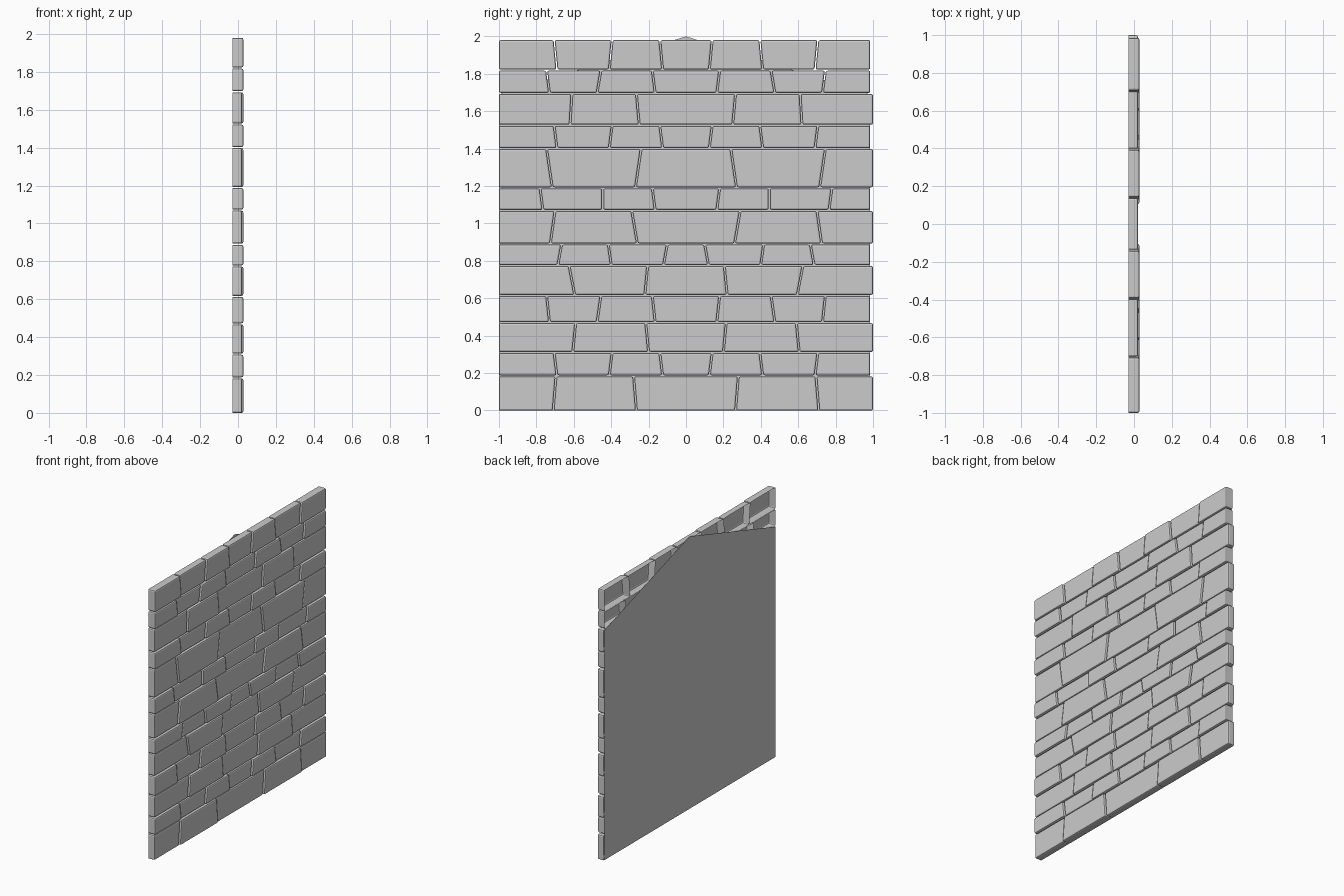
import bpy, bmesh

if "Cube" in bpy.data.objects:
    bpy.data.objects.remove(bpy.data.objects["Cube"])

BACK, GAP = -0.028, 0.003

# Joint patterns: (y at bottom, y at top) for the right half, mirrored to the left
SIX_A = [(.125, .14), (.41, .395), (.69, .705)]
SIX_B = [(.165, .18), (.475, .455), (.73, .745)]

# Each course: top height, joints
COURSES = [
    (.185, [(.265, .28), (.71, .695)]),
    (.31, SIX_A),
    (.47, [(.20, .215), (.605, .59)]),
    (.615, SIX_B),
    (.775, [(.22, .205), (.595, .625)]),
    (.89, [(.12, .10), (.40, .415), (.685, .665)]),
    (1.07, [(.26, .29), (.725, .70)]),
    (1.19, [(.165, .18), (.445, .445), (.765, .78)]),
    (1.40, [(.27, .24), (.715, .745)]),
    (1.525, SIX_A),
    (1.695, [(.25, .265), (.62, .61)]),
    (1.82, SIX_B),
    (1.98, SIX_A),
]


def make_object(name, bm):
    mesh = bpy.data.meshes.new(name)
    bm.to_mesh(mesh)
    bm.free()
    ob = bpy.data.objects.new(name, mesh)
    bpy.context.collection.objects.link(ob)
    return ob


def add_brick(bm, y0, y1, z0, z1, front):
    """Open-backed block; y0 and y1 are (bottom, top) pairs."""
    outline = [(y0[0], z0), (y1[0], z0), (y1[1], z1), (y0[1], z1)]
    back = [bm.verts.new((BACK, y, z)) for y, z in outline]
    face = [bm.verts.new((front, y, z)) for y, z in outline]
    bm.faces.new(face)
    for i in range(4):
        j = (i + 1) % 4
        bm.faces.new((back[i], back[j], face[j], face[i]))


# Brick courses
z0 = 0.0
for n, (z1, joints) in enumerate(COURSES):
    bm = bmesh.new()
    end = 1.0 if len(joints) == 2 else 0.985
    cuts = [(-1.0, -1.0)] + [(-b, -t) for b, t in reversed(joints)] + joints + [(end, end)]
    for k in range(len(cuts) - 1):
        a, b = cuts[k], cuts[k + 1]
        ga = GAP if k else 0
        gb = GAP if k < len(cuts) - 2 else 0
        front = 0.028 if (k + (len(joints) == 2)) % 2 == 0 else 0.021
        if k == len(cuts) // 2 - 1:
            front = 0.021
        add_brick(bm, [v + ga for v in a], [v - gb for v in b],
                  z0 + (GAP if n else 0), z1 - (GAP if n < 12 else 0), front)
    # Rounded front and corner edges
    bmesh.ops.bevel(bm, geom=[e for e in bm.edges if not e.is_boundary], offset=0.009,
                    segments=2, profile=0.5, affect='EDGES')
    bmesh.ops.recalc_face_normals(bm, faces=bm.faces)
    # Open shells: make sure the large front faces look outward
    if max(bm.faces, key=lambda f: f.calc_area()).normal.x < 0:
        bmesh.ops.reverse_faces(bm, faces=bm.faces)
    make_object(f"brick_course_{n + 1:02d}", bm)
    z0 = z1

# Thin gabled backing sheet
bm = bmesh.new()
gable = [(-1, 0), (-1, 1.69), (0, 2.0), (.985, 1.69), (.985, 0)]
bm.faces.new([bm.verts.new((BACK - 0.0005, y, z)) for y, z in reversed(gable)])
bm.normal_update()
if next(iter(bm.faces)).normal.x > 0:
    bmesh.ops.reverse_faces(bm, faces=bm.faces[:])
make_object("backing_panel", bm)
